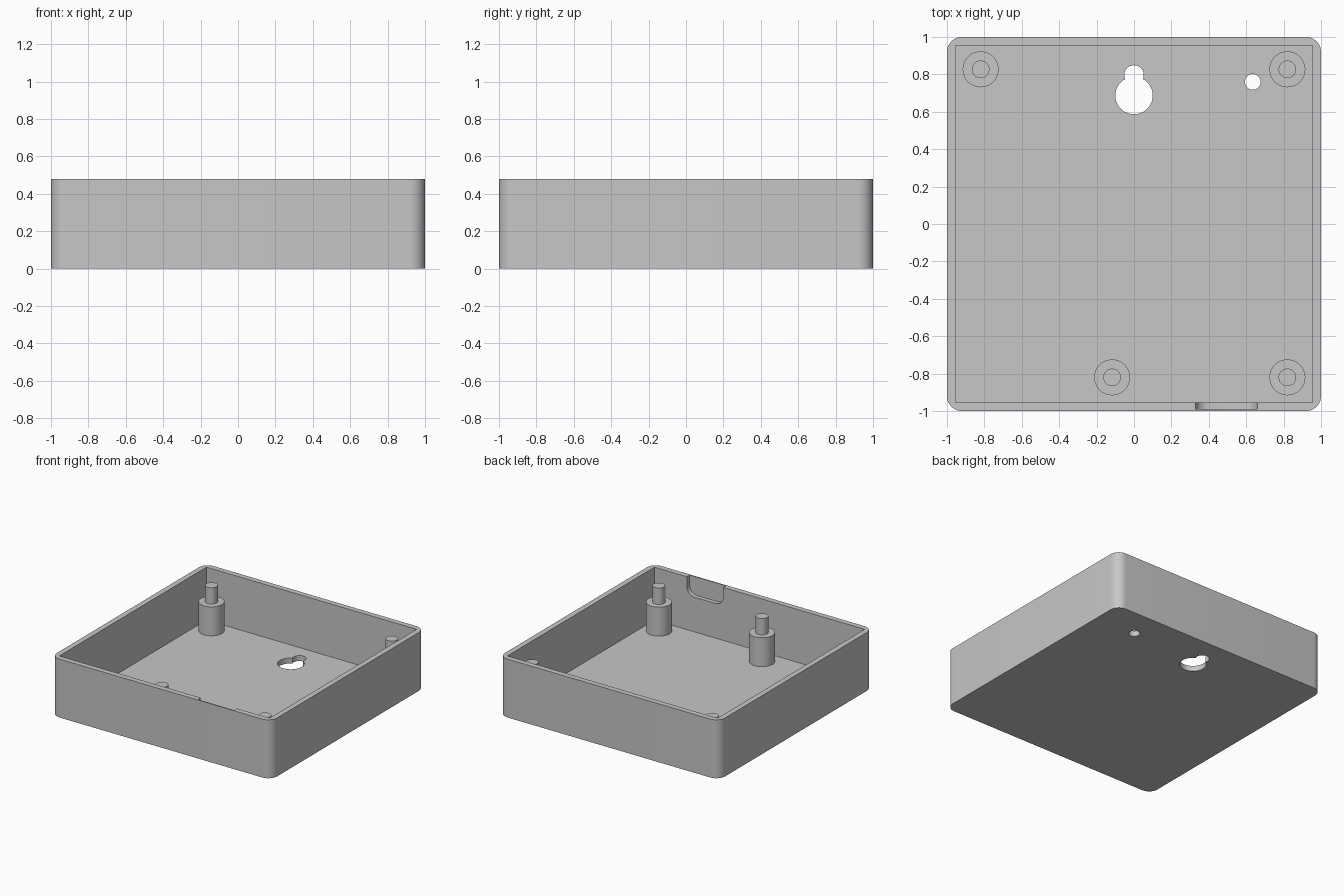
import bpy, bmesh
from math import pi, cos, sin, radians
from mathutils import Matrix

default = bpy.data.objects.get("Cube")
if default:
    bpy.data.objects.remove(default, do_unlink=True)

HEIGHT, WALL, FLOOR = 0.48, 0.045, 0.045
BOSS_TOP, PIN_TOP = 0.283, 0.417

grey = bpy.data.materials.new("light grey plastic")
grey.use_nodes = True
COLOUR = (0.57, 0.57, 0.57, 1)
grey.diffuse_color = COLOUR
grey.node_tree.nodes["Principled BSDF"].inputs["Base Color"].default_value = COLOUR


def arc(cx, cy, r, start, end, steps):
    """Points along an arc, angles in degrees."""
    angles = [radians(start + (end - start) * i / steps) for i in range(steps + 1)]
    return [(cx + r * cos(a), cy + r * sin(a)) for a in angles]


def circle(cx, cy, r, steps=48):
    return arc(cx, cy, r, 0, 360, steps)[:-1]


def rectangle(half):
    return [(-half, -half), (half, -half), (half, half), (-half, half)]


def prism(name, outline, low, high, matrix=None):
    """Extrude a flat outline from low to high."""
    bm = bmesh.new()
    base = bm.faces.new([bm.verts.new((x, y, low)) for x, y in outline])
    grown = bmesh.ops.extrude_face_region(bm, geom=[base])["geom"]
    top = [v for v in grown if isinstance(v, bmesh.types.BMVert)]
    bmesh.ops.translate(bm, verts=top, vec=(0, 0, high - low))
    if matrix:
        bm.transform(matrix)
    bmesh.ops.recalc_face_normals(bm, faces=bm.faces)
    mesh = bpy.data.meshes.new(name)
    bm.to_mesh(mesh)
    bm.free()
    mesh.materials.append(grey)
    obj = bpy.data.objects.new(name, mesh)
    bpy.context.collection.objects.link(obj)
    return obj


def cut(target, cutter):
    """Subtract the cutter for good, then discard it."""
    mod = target.modifiers.new("cut", "BOOLEAN")
    mod.operation, mod.solver, mod.object = "DIFFERENCE", "EXACT", cutter
    bpy.context.view_layer.update()
    evaluated = target.evaluated_get(bpy.context.evaluated_depsgraph_get())
    result = bpy.data.meshes.new_from_object(evaluated)
    target.modifiers.clear()
    target.data = result
    bpy.data.objects.remove(cutter, do_unlink=True)


# Open tray with rounded outer corners and a square cavity
R = 0.08
C = 1 - R
shell_outline = []
for sx, sy, start in ((1, 1, 0), (-1, 1, 90), (-1, -1, 180), (1, -1, 270)):
    shell_outline += arc(sx * C, sy * C, R, start, start + 90, 12)
tray = prism("tray", shell_outline, 0, HEIGHT)
cut(tray, prism("cavity_cutter", rectangle(1 - WALL), FLOOR, HEIGHT + 0.1))

# Keyhole for hanging and a cable hole, through the floor
for x, y, r in ((0, 0.687, 0.1), (0, 0.797, 0.052), (0.635, 0.76, 0.042)):
    cut(tray, prism("hole_cutter", circle(x, y, r), -0.1, FLOOR + 0.1))

# Round-bottomed recess inside the front wall, leaving a thin skin
left, right, bottom, r = 0.33, 0.66, HEIGHT - 0.15, 0.07
recess = [(right, HEIGHT + 0.1), (left, HEIGHT + 0.1)]
recess += arc(left + r, bottom + r, r, 180, 270, 10)
recess += arc(right - r, bottom + r, r, 270, 360, 10)
upright = Matrix.Rotation(pi / 2, 4, "X")
cut(tray, prism("recess_cutter", recess, 0.9, 0.99, upright))

# Stepped mounting posts
parts = [tray]
posts = {"back_right": (-0.82, 0.827), "back_left": (0.82, 0.827),
         "front_left": (0.82, -0.82), "front_middle": (-0.117, -0.82)}
for place, (x, y) in posts.items():
    parts.append(prism(place + "_boss", circle(x, y, 0.096), FLOOR - 0.01, BOSS_TOP))
    parts.append(prism(place + "_pin", circle(x, y, 0.047), BOSS_TOP - 0.01, PIN_TOP))

# Smooth the curves, keep the edges crisp
bpy.ops.object.select_all(action="DESELECT")
for part in parts:
    part.select_set(True)
bpy.context.view_layer.objects.active = tray
bpy.ops.object.shade_smooth_by_angle(angle=radians(30))
